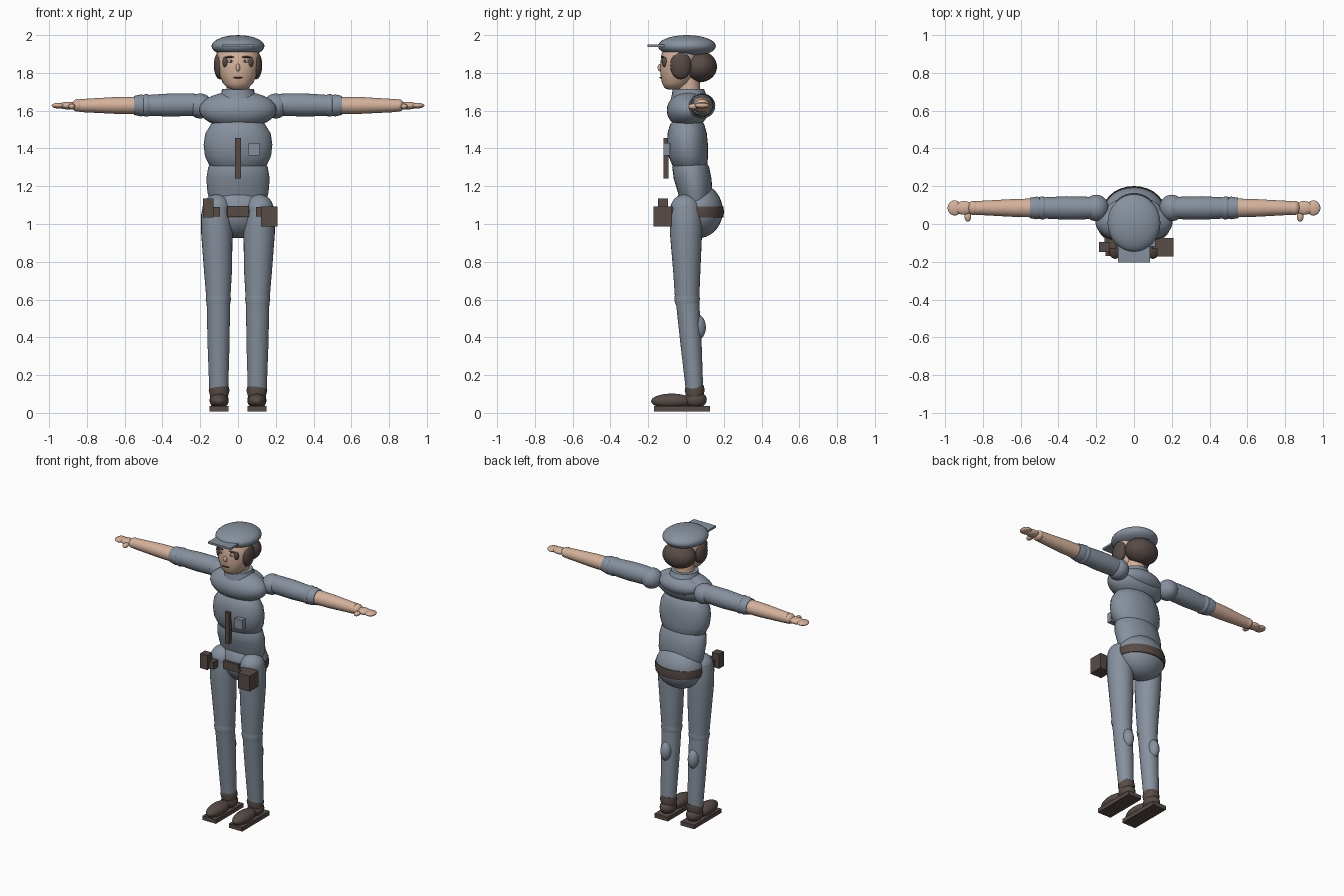
import bpy, bmesh, math
from mathutils import Vector, Matrix


def material(name, rgb):
    m = bpy.data.materials.new(name)
    m.diffuse_color = (*rgb, 1)
    return m


CLOTH = material("blue grey cloth", (0.24, 0.28, 0.34))
SKIN = material("skin", (0.66, 0.44, 0.33))
LEATHER = material("dark brown", (0.095, 0.07, 0.062))
EYE = material("eye white", (0.7, 0.66, 0.62))


def finish(name, bm, mat, smooth=True):
    me = bpy.data.meshes.new(name)
    bmesh.ops.recalc_face_normals(bm, faces=bm.faces)
    for f in bm.faces:
        f.smooth = smooth and len(f.verts) < 5
    bm.to_mesh(me)
    bm.free()
    me.materials.append(mat)
    ob = bpy.data.objects.new(name, me)
    bpy.context.collection.objects.link(ob)
    return ob


def ball(name, loc, rad, mat, tilt=0):
    """Ellipsoid, tilted about the x axis."""
    bm = bmesh.new()
    bmesh.ops.create_uvsphere(bm, u_segments=32, v_segments=18, radius=1)
    bm.transform(Matrix.Translation(loc) @ Matrix.Rotation(math.radians(tilt), 4, 'X')
                 @ Matrix.Diagonal((*rad, 1)))
    return finish(name, bm, mat)


def limb(name, rings, mat, axis='Z'):
    """Closed loft through (centre, radius a, radius b) rings across one axis."""
    bm = bmesh.new()
    loops = []
    n = 28
    for c, a, b in rings:
        loop = []
        for i in range(n):
            u, v = a * math.cos(math.tau * i / n), b * math.sin(math.tau * i / n)
            off = (u, v, 0) if axis == 'Z' else (0, u, v)
            loop.append(bm.verts.new(Vector(c) + Vector(off)))
        loops.append(loop)
    for p, q in zip(loops, loops[1:]):
        for i in range(n):
            bm.faces.new((p[i], p[(i + 1) % n], q[(i + 1) % n], q[i]))
    bm.faces.new(loops[0])
    bm.faces.new(loops[-1])
    return finish(name, bm, mat)


def box(name, lo, hi, mat):
    bm = bmesh.new()
    bmesh.ops.create_cube(bm, size=1)
    lo, hi = Vector(lo), Vector(hi)
    bm.transform(Matrix.Translation((lo + hi) / 2) @ Matrix.Diagonal((*(hi - lo), 1)))
    return finish(name, bm, mat, False)


# Torso
ball("upper_chest", (0, 0.01, 1.605), (0.205, 0.112, 0.098), CLOTH, 8)
ball("upper_back", (0, 0.06, 1.63), (0.15, 0.085, 0.065), CLOTH)
limb("ribcage", [((0, 0.025, 1.285), 0.12, 0.075), ((0, 0.02, 1.31), 0.152, 0.092),
                 ((0, 0.012, 1.36), 0.175, 0.105), ((0, 0.008, 1.42), 0.182, 0.108),
                 ((0, 0.006, 1.48), 0.173, 0.104), ((0, 0.006, 1.53), 0.142, 0.09),
                 ((0, 0.006, 1.56), 0.1, 0.06)], CLOTH)
limb("abdomen", [((0, 0.05, 1.12), 0.15, 0.08), ((0, 0.048, 1.17), 0.162, 0.092),
                 ((0, 0.035, 1.24), 0.168, 0.1), ((0, 0.025, 1.3), 0.158, 0.098),
                 ((0, 0.02, 1.34), 0.13, 0.08)], CLOTH)
ball("pelvis", (0, 0.065, 1.07), (0.163, 0.13, 0.145), CLOTH)
limb("belt", [((0, 0.065, 1.035), 0.162, 0.133), ((0, 0.065, 1.065), 0.167, 0.136),
              ((0, 0.065, 1.093), 0.163, 0.133)], LEATHER)
box("buckle", (-0.055, -0.08, 1.04), (0.058, -0.06, 1.095), LEATHER)
box("small_pouch", (-0.185, -0.148, 1.035), (-0.13, -0.095, 1.135), LEATHER)
box("large_pouch", (0.122, -0.173, 0.987), (0.21, -0.075, 1.093), LEATHER)
for sx in (-1, 1):
    box("pouch_loop", (sx * 0.125 - 0.03, -0.13, 1.04), (sx * 0.125 + 0.03, -0.07, 1.09), LEATHER)
box("front_placket", (-0.016, -0.12, 1.24), (0.016, -0.092, 1.455), LEATHER)
box("chest_pocket", (0.055, -0.118, 1.363), (0.115, -0.085, 1.43), CLOTH)

# Neck and collar
limb("collar", [((0, 0.02, 1.66), 0.11, 0.1), ((0, 0.015, 1.695), 0.088, 0.088),
                ((0, 0.012, 1.714), 0.085, 0.084)], CLOTH)
limb("neck", [((0, 0.015, 1.69), 0.062, 0.06), ((0, 0.01, 1.8), 0.06, 0.062)], SKIN)

# Head, hair and face
limb("head", [((0, -0.07, 1.712), 0.03, 0.025), ((0, -0.062, 1.72), 0.055, 0.052),
              ((0, -0.05, 1.745), 0.08, 0.077), ((0, -0.042, 1.79), 0.1, 0.093),
              ((0, -0.035, 1.84), 0.112, 0.102), ((0, -0.03, 1.9), 0.112, 0.1),
              ((0, -0.02, 1.95), 0.09, 0.085)], SKIN)
ball("back_hair", (0, 0.072, 1.833), (0.112, 0.092, 0.083), LEATHER)
for sx in (-1, 1):
    ball("side_hair", (sx * 0.095, -0.028, 1.84), (0.033, 0.056, 0.074), LEATHER)
    ball("sideburn", (sx * 0.068, -0.112, 1.858), (0.014, 0.016, 0.027), LEATHER)
    ball("eye", (sx * 0.038, -0.122, 1.862), (0.016, 0.012, 0.008), EYE)
    ball("pupil", (sx * 0.038, -0.131, 1.862), (0.006, 0.005, 0.007), LEATHER)
    ball("eyebrow", (sx * 0.042, -0.124, 1.884), (0.026, 0.01, 0.005), LEATHER)
ball("nose", (0, -0.138, 1.828), (0.011, 0.012, 0.02), SKIN)
ball("mouth", (0, -0.134, 1.775), (0.026, 0.006, 0.004), LEATHER)

# Cap
ball("cap_crown", (0, 0.005, 1.942), (0.14, 0.153, 0.058), CLOTH)
box("cap_visor", (-0.085, -0.205, 1.938), (0.085, -0.1, 1.951), CLOTH)

for sx in (-1, 1):
    # Arms
    Y = 0.085
    def arm(name, pts, mat):
        limb(name, [((sx * x, Y, z), a, b) for x, z, a, b in pts], mat, 'X')
    ball("shoulder", (sx * 0.2, Y, 1.625), (0.066, 0.07, 0.066), CLOTH)
    arm("upper_sleeve", [(0.18, 1.63, 0.055, 0.056), (0.26, 1.632, 0.06, 0.06),
                         (0.36, 1.63, 0.062, 0.061), (0.5, 1.628, 0.055, 0.054)], CLOTH)
    ball("elbow", (sx * 0.485, Y, 1.628), (0.04, 0.061, 0.06), CLOTH)
    arm("rolled_cuff", [(0.49, 1.628, 0.055, 0.054), (0.515, 1.628, 0.06, 0.058),
                        (0.552, 1.628, 0.054, 0.05)], CLOTH)
    arm("forearm", [(0.53, 1.628, 0.05, 0.046), (0.64, 1.628, 0.047, 0.045),
                    (0.84, 1.627, 0.036, 0.034)], SKIN)
    ball("wrist", (sx * 0.85, Y, 1.628), (0.03, 0.038, 0.033), SKIN)
    ball("palm", (sx * 0.9, Y, 1.627), (0.052, 0.036, 0.02), SKIN)
    ball("fingers", (sx * 0.95, Y, 1.627), (0.037, 0.04, 0.015), SKIN)
    ball("thumb", (sx * 0.88, Y - 0.045, 1.622), (0.018, 0.028, 0.015), SKIN)

    # Legs
    ball("hip_joint", (sx * 0.112, -0.003, 1.08), (0.076, 0.08, 0.077), CLOTH)
    limb("thigh", [((sx * 0.104, 0.006, 0.6), 0.063, 0.064), ((sx * 0.106, 0.004, 0.75), 0.074, 0.072),
                   ((sx * 0.112, 0, 0.95), 0.083, 0.085), ((sx * 0.115, 0, 1.05), 0.08, 0.086),
                   ((sx * 0.113, -0.002, 1.1), 0.072, 0.077)], CLOTH)
    limb("knee", [((sx * 0.104, 0.006, 0.575), 0.062, 0.062), ((sx * 0.104, 0.006, 0.602), 0.067, 0.068),
                  ((sx * 0.104, 0.006, 0.63), 0.062, 0.064)], CLOTH)
    limb("shin", [((sx * 0.102, 0.045, 0.12), 0.05, 0.046), ((sx * 0.103, 0.027, 0.36), 0.058, 0.056),
                  ((sx * 0.104, 0.008, 0.59), 0.062, 0.062)], CLOTH)
    ball("calf", (sx * 0.104, 0.062, 0.457), (0.037, 0.043, 0.066), CLOTH, 5)

    # Boots
    limb("boot_cuff", [((sx * 0.1, 0.046, 0.085), 0.047, 0.045), ((sx * 0.1, 0.046, 0.12), 0.055, 0.053),
                       ((sx * 0.1, 0.046, 0.148), 0.048, 0.047)], LEATHER)
    ball("boot_heel", (sx * 0.1, 0.05, 0.07), (0.05, 0.06, 0.045), LEATHER)
    ball("boot_toe", (sx * 0.1, -0.075, 0.062), (0.05, 0.11, 0.04), LEATHER)
    box("boot_sole", (sx * 0.1 - 0.051, -0.17, 0.008), (sx * 0.1 + 0.051, 0.128, 0.036), LEATHER)
